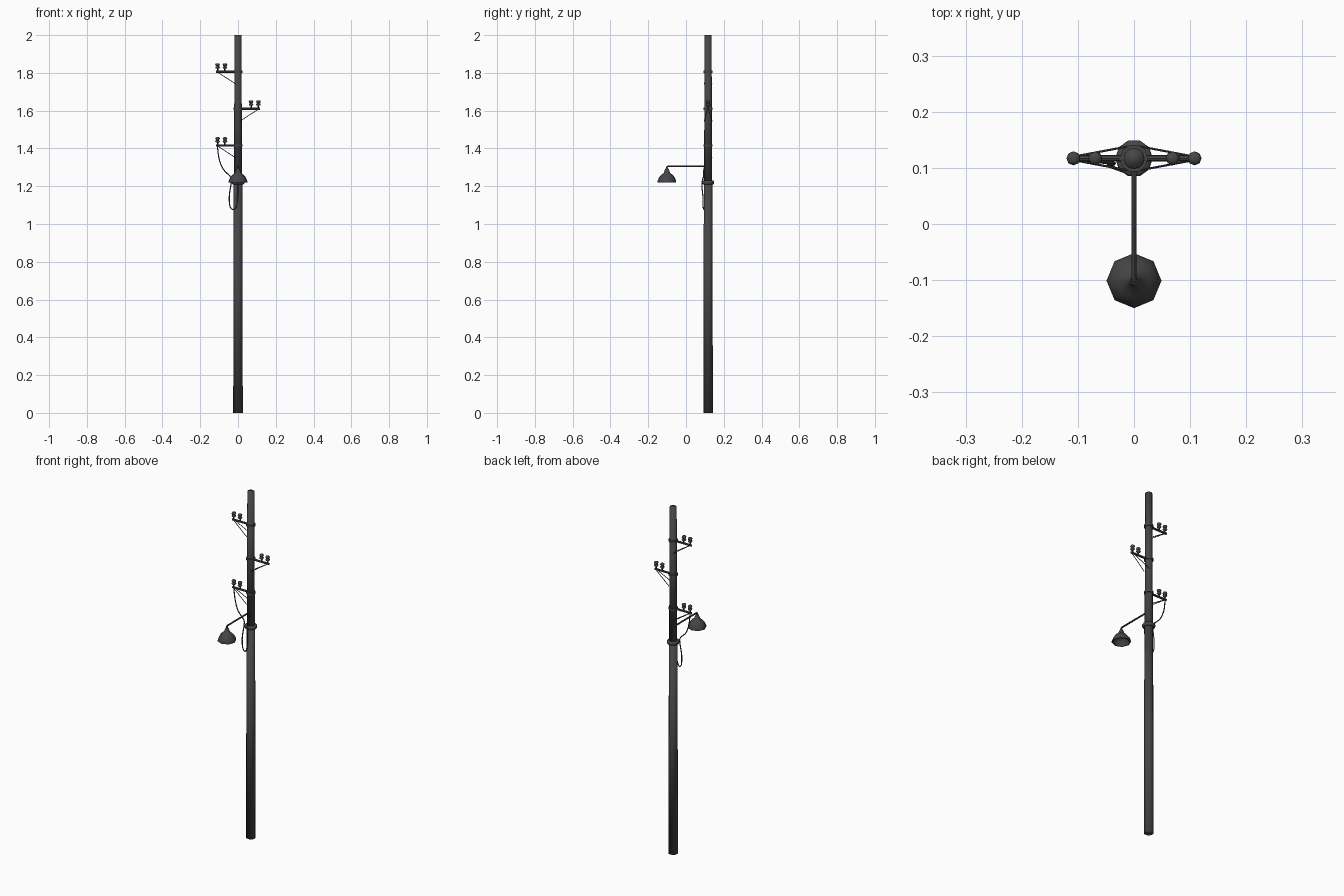
import bpy, bmesh, math
from mathutils import Vector

if "Cube" in bpy.data.objects:
    bpy.data.objects.remove(bpy.data.objects["Cube"])

PY = 0.117  # pole centre, y

mat = bpy.data.materials.new("dark grey")
mat.diffuse_color = (0.06, 0.06, 0.06, 1)
mat.use_nodes = True
mat.node_tree.nodes["Principled BSDF"].inputs["Base Color"].default_value = mat.diffuse_color


def finish(name, bm, angle=None):
    bmesh.ops.recalc_face_normals(bm, faces=bm.faces)
    me = bpy.data.meshes.new(name)
    bm.to_mesh(me)
    bm.free()
    ob = bpy.data.objects.new(name, me)
    bpy.context.collection.objects.link(ob)
    me.materials.append(mat)
    for p in me.polygons:
        p.use_smooth = True
    if angle:
        bpy.ops.object.select_all(action='DESELECT')
        ob.select_set(True)
        bpy.context.view_layer.objects.active = ob
        bpy.ops.object.shade_smooth_by_angle(angle=math.radians(angle))
    return ob


def lathe(name, profile, x, y, z, sides=8, angle=None):
    """Revolve (radius, height) points around z and cap both ends."""
    bm = bmesh.new()
    rings = []
    for r, h in profile:
        rings.append([bm.verts.new((x + r * math.cos(2 * math.pi * i / sides),
                                    y + r * math.sin(2 * math.pi * i / sides), z + h))
                      for i in range(sides)])
    for a, b in zip(rings, rings[1:]):
        for i in range(sides):
            j = (i + 1) % sides
            bm.faces.new((a[i], a[j], b[j], b[i]))
    bm.faces.new(rings[0])
    bm.faces.new(rings[-1])
    return finish(name, bm, angle)


def tube(name, points, radius, sides=6):
    """Sweep a round section along a path."""
    pts = [Vector(p) for p in points]
    bm = bmesh.new()
    rings = []
    n = None
    for i, p in enumerate(pts):
        t = (pts[min(i + 1, len(pts) - 1)] - pts[max(i - 1, 0)]).normalized()
        if n is None:
            n = t.orthogonal()
        n = (n - t * n.dot(t)).normalized()
        b = t.cross(n)
        rings.append([bm.verts.new(p + radius * (n * math.cos(2 * math.pi * k / sides)
                                                 + b * math.sin(2 * math.pi * k / sides)))
                      for k in range(sides)])
    for a, c in zip(rings, rings[1:]):
        for k in range(sides):
            m = (k + 1) % sides
            bm.faces.new((a[k], a[m], c[m], c[k]))
    bm.faces.new(rings[0])
    bm.faces.new(rings[-1])
    return finish(name, bm, 40)


def smooth_path(pts, steps=4):
    """Catmull-Rom curve through the points."""
    p = [Vector(q) for q in pts]
    p = [p[0]] + p + [p[-1]]
    out = []
    for a, b, c, d in zip(p, p[1:], p[2:], p[3:]):
        for s in range(steps):
            t = s / steps
            out.append(0.5 * (2 * b + (c - a) * t + (2 * a - 5 * b + 4 * c - d) * t * t
                              + (3 * b - a - 3 * c + d) * t ** 3))
    return out + [p[-1]]


# Pole in two sections joined by a collar
lathe("lower_pole", [(0.0255, 0), (0.0225, 1.215)], 0, PY, 0, 12)
lathe("upper_pole", [(0.0215, 1.2), (0.0185, 2.0)], 0, PY, 0, 12)
lathe("pole_collar", [(0.029, 0), (0.0335, 0.004), (0.0335, 0.016), (0.029, 0.02)],
      0, PY, 1.21, 10, 50)

# Crossarms with clamp, two braces and two insulators each
insulator = [(0.004, 0), (0.004, 0.013), (0.010, 0.015), (0.0125, 0.020), (0.010, 0.024),
             (0.006, 0.026), (0.010, 0.029), (0.0125, 0.034), (0.010, 0.040), (0.004, 0.042)]
for n, (z, s) in enumerate([(1.806, -1), (1.61, 1), (1.415, -1)], 1):
    tube(f"crossarm_{n}", [(-0.012 * s, PY, z), (0.117 * s, PY, z)], 0.006, 8)
    lathe(f"arm_clamp_{n}", [(0.025, -0.006), (0.025, 0.006)], 0, PY, z, 10, 40)
    for side in (-1, 1):
        tube(f"brace_{n}_{side}", [(0.108 * s, PY + 0.003 * side, z - 0.002),
                                   (0.012 * s, PY + 0.021 * side, z - 0.065)], 0.002, 5)
    for k, x in enumerate((0.069, 0.108)):
        lathe(f"insulator_{n}_{k}", insulator, x * s, PY, z + 0.003, 8)

# Lamp bracket and shade
tube("lamp_arm", [(0, PY, 1.305), (0, -0.097, 1.305), (0, -0.101, 1.302), (0, -0.101, 1.28)],
     0.0045, 8)
lathe("lamp_shade", [(0.007, 0.075), (0.011, 0.066), (0.017, 0.050), (0.030, 0.040),
                     (0.042, 0.026), (0.049, 0.008), (0.049, 0), (0.044, 0),
                     (0.036, 0.024), (0.014, 0.038)], 0, -0.101, 1.22, 8, 60)

# Slack cable from the lowest crossarm, looping by the pole up to the lamp arm
tube("cable", smooth_path([(-0.109, PY, 1.412), (-0.100, PY, 1.345), (-0.078, PY - 0.005, 1.29),
                           (-0.040, PY - 0.008, 1.25), (-0.036, PY - 0.010, 1.22),
                           (-0.046, PY - 0.012, 1.15), (-0.043, PY - 0.014, 1.095),
                           (-0.027, PY - 0.020, 1.077), (-0.010, PY - 0.026, 1.09),
                           (-0.002, PY - 0.027, 1.14), (0, PY - 0.033, 1.21),
                           (0, PY - 0.025, 1.25), (0, PY - 0.022, 1.30)]), 0.003, 6)
